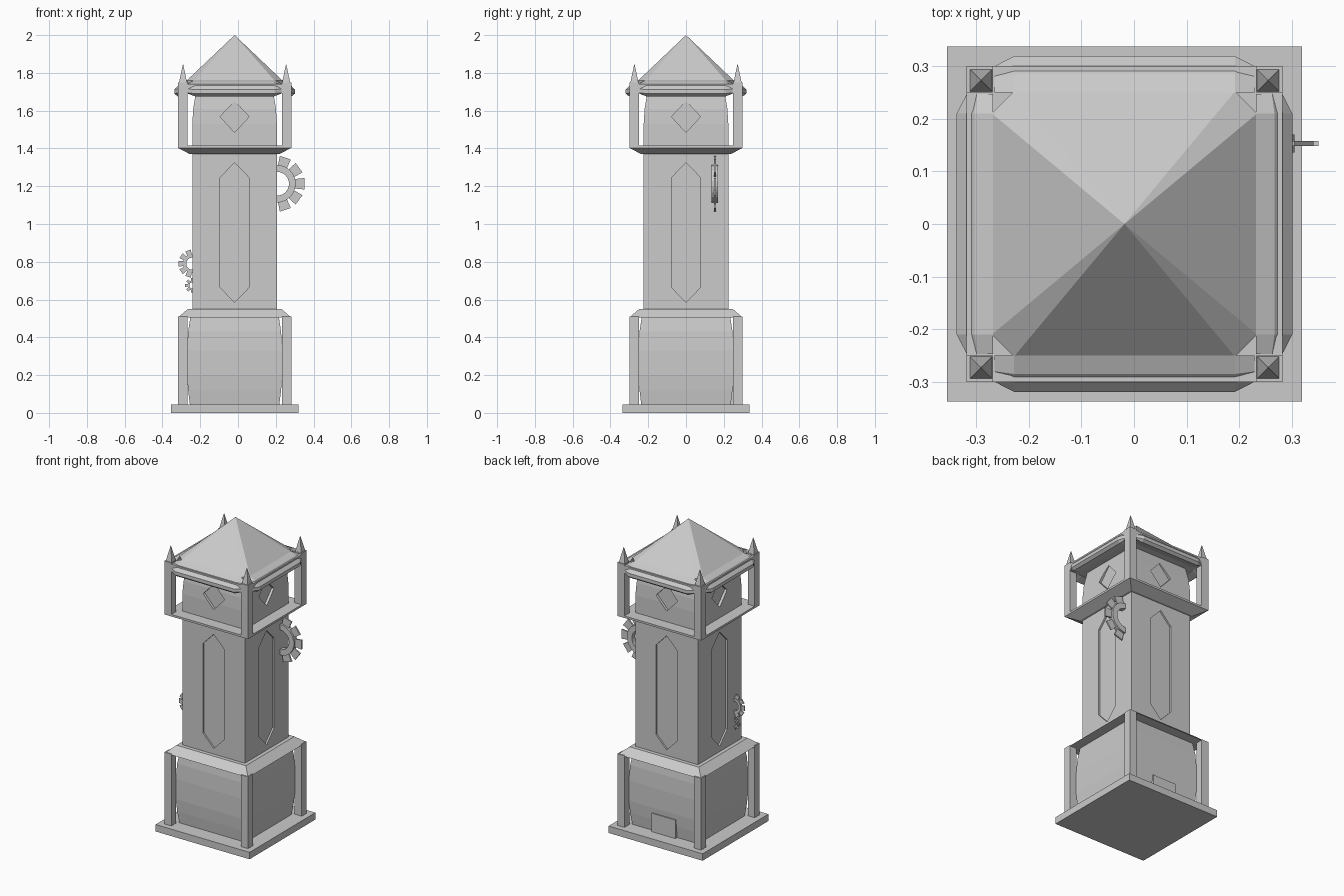
import bpy, bmesh, math
from mathutils import Matrix, Vector

if "Cube" in bpy.data.objects:
    bpy.data.objects.remove(bpy.data.objects["Cube"])

CX = -0.018  # tower axis


def finish(name, bm, offset=(CX, 0, 0)):
    bmesh.ops.recalc_face_normals(bm, faces=bm.faces)
    me = bpy.data.meshes.new(name)
    bm.to_mesh(me)
    bm.free()
    ob = bpy.data.objects.new(name, me)
    ob.location = offset
    bpy.context.collection.objects.link(ob)
    return ob


def loft(bm, rings):
    """Skin closed rings of equal count and cap the ends."""
    loops = [[bm.verts.new(p) for p in r] for r in rings]
    n = len(loops[0])
    for a, b in zip(loops, loops[1:]):
        for i in range(n):
            j = (i + 1) % n
            bm.faces.new((a[i], a[j], b[j], b[i]))
    bm.faces.new(loops[0])
    bm.faces.new(loops[-1])


def square(h, z, x=0, y=0):
    return [(x + sx * h, y + sy * h, z) for sx, sy in ((-1, -1), (1, -1), (1, 1), (-1, 1))]


def tower(name, profile):
    bm = bmesh.new()
    loft(bm, [square(h, z) for h, z in profile])
    return finish(name, bm)


def corners(name, profile, r):
    bm = bmesh.new()
    for sx in (-1, 1):
        for sy in (-1, 1):
            loft(bm, [square(h, z, sx * r, sy * r) for h, z in profile])
    return finish(name, bm)


def recess(target, outline, depth):
    """Cut the same outline (x, z) into all four sides."""
    bm = bmesh.new()
    for k in range(4):
        rot = Matrix.Rotation(k * math.pi / 2, 3, 'Z')
        loft(bm, [[rot @ Vector((x, y, z)) for x, z in outline] for y in (-depth, -0.3)])
    cutter = finish(target.name + "_cutter", bm)
    cutter.hide_render = True
    cutter.hide_viewport = True
    cutter.display_type = 'WIRE'
    mod = target.modifiers.new("recess", 'BOOLEAN')
    mod.operation = 'DIFFERENCE'
    mod.solver = 'EXACT'
    mod.object = cutter


def gear(name, x, y, z, r_in, r_ring, r_out, teeth, ring_t, tooth_t):
    bm = bmesh.new()
    n = teeth * 2
    # ring with rectangular section
    sect = [(r_in, -ring_t / 2), (r_ring, -ring_t / 2), (r_ring, ring_t / 2), (r_in, ring_t / 2)]
    rows = []
    for i in range(n):
        a = 2 * math.pi * (i + 0.5) / n
        rows.append([bm.verts.new((r * math.cos(a), t, r * math.sin(a))) for r, t in sect])
    for i in range(n):
        a, b = rows[i], rows[(i + 1) % n]
        for j in range(4):
            k = (j + 1) % 4
            bm.faces.new((a[j], a[k], b[k], b[j]))
    # teeth flaring slightly outward
    w0, w1 = r_out * 0.17, r_out * 0.21
    for i in range(teeth):
        rot = Matrix.Rotation(2 * math.pi * i / teeth, 3, 'Y')
        prof = [(r_ring * 0.92, -w0), (r_out, -w1), (r_out, w1), (r_ring * 0.92, w0)]
        loft(bm, [[rot @ Vector((px, t, pz)) for px, pz in prof] for t in (-tooth_t / 2, tooth_t / 2)])
    return finish(name, bm, (x, y, z))


# base
tower("plinth", [(0.337, 0), (0.337, 0.045)])
tower("lower_body", [(0.237, 0.045), (0.246, 0.12), (0.252, 0.2), (0.252, 0.33), (0.246, 0.43), (0.234, 0.51)])
corners("lower_posts", [(0.025, 0.045), (0.025, 0.51)], 0.275)
tower("lower_cornice", [(0.30, 0.505), (0.249, 0.549)])

# back door
bm = bmesh.new()
loft(bm, [[(x, y, z) for x, y in ((-0.085, 0.2), (0.085, 0.2), (0.085, 0.256), (-0.085, 0.256))]
          for z in (0.045, 0.165)])
finish("back_door", bm)

# shaft with long pointed panels
shaft = tower("shaft", [(0.224, 0.549), (0.224, 1.37)])
recess(shaft, [(0, 0.585), (0.077, 0.665), (0.077, 1.245), (0, 1.325), (-0.077, 1.245), (-0.077, 0.665)], 0.213)

# belfry
tower("upper_ledge", [(0.237, 1.37), (0.30, 1.403), (0.30, 1.416)])
belfry = tower("upper_body", [(0.224, 1.416), (0.224, 1.53), (0.219, 1.61), (0.204, 1.70)])
recess(belfry, [(0, 1.485), (0.077, 1.568), (0, 1.65), (-0.077, 1.568)], 0.207)
corners("upper_posts", [(0.025, 1.416), (0.025, 1.75)], 0.275)
corners("spires", [(0.021, 1.75), (0.001, 1.845)], 0.273)
tower("eave_plate", [(0.30, 1.693), (0.30, 1.742)])

# eave mouldings, tapered at both ends
bm = bmesh.new()
big = [(0.25, 1.69), (0.302, 1.676), (0.319, 1.69), (0.319, 1.712), (0.285, 1.748), (0.25, 1.763)]
small = [(0.25, 1.695), (0.29, 1.69), (0.30, 1.695), (0.30, 1.715), (0.28, 1.743), (0.25, 1.746)]
for k in range(4):
    rot = Matrix.Rotation(k * math.pi / 2, 3, 'Z')
    loft(bm, [[rot @ Vector((x, -d, z)) for d, z in prof]
              for x, prof in ((-0.247, small), (-0.21, big), (0.21, big), (0.247, small))])
finish("eaves", bm)

# pyramid roof with clipped corners
bm = bmesh.new()
a, b = 0.252, 0.21
plan = [(a, -b), (a, b), (b, a), (-b, a), (-a, b), (-a, -b), (-b, -a), (b, -a)]
ring = [[bm.verts.new((x, y, z)) for x, y in plan] for z in (1.74, 1.761)]
apex = bm.verts.new((0, 0, 2.0))
for i in range(8):
    j = (i + 1) % 8
    bm.faces.new((ring[0][i], ring[0][j], ring[1][j], ring[1][i]))
    bm.faces.new((ring[1][i], ring[1][j], apex))
bm.faces.new(ring[0])
finish("roof", bm)

# cogs half sunk in the walls
gear("large_cog", 0.206, 0.153, 1.213, 0.064, 0.10, 0.145, 10, 0.034, 0.01)
gear("middle_cog", -0.242, -0.153, 0.79, 0.032, 0.05, 0.073, 10, 0.018, 0.008)
gear("small_cog", -0.242, -0.153, 0.675, 0.016, 0.026, 0.038, 8, 0.012, 0.006)
